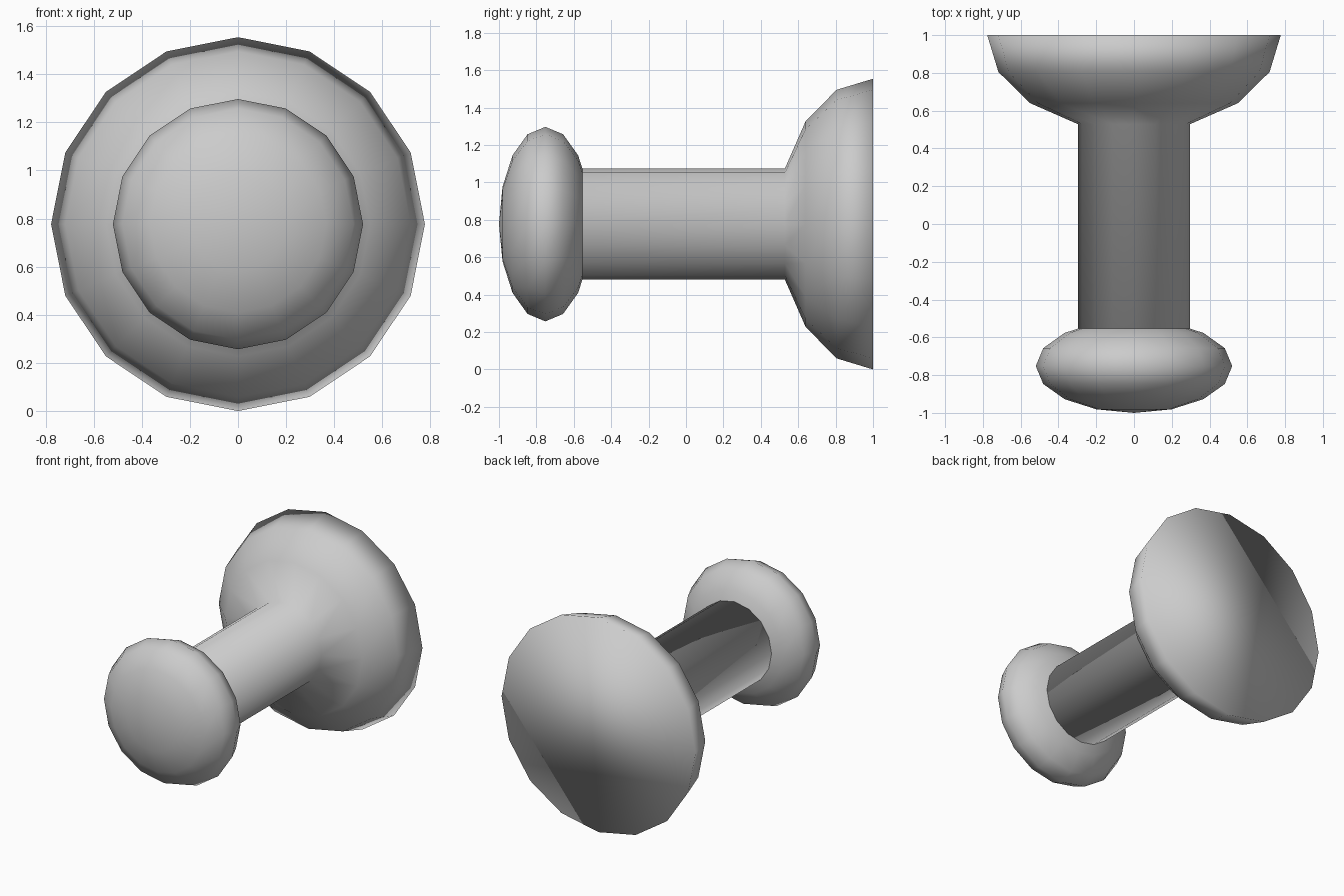
import bpy, bmesh
from math import sin, cos, pi, radians

if "Cube" in bpy.data.objects:
    bpy.data.objects.remove(bpy.data.objects["Cube"])

SIDES = 16
AXIS_Z = 0.777


def lathe(name, profile):
    """Revolve (y, radius) points about the y axis; radius 0 closes to a pole, else a flat cap."""
    bm = bmesh.new()
    rings = []
    for y, r in profile:
        n = SIDES if r > 1e-4 else 1
        rings.append([bm.verts.new((r * cos(2 * pi * i / SIDES), y,
                                    AXIS_Z + r * sin(2 * pi * i / SIDES)))
                      for i in range(n)])
    for a, b in zip(rings, rings[1:]):
        for i in range(SIDES):
            j = (i + 1) % SIDES
            corners = [a[i % len(a)], a[j % len(a)], b[j % len(b)], b[i % len(b)]]
            bm.faces.new(list(dict.fromkeys(corners)))
    for ring in (rings[0], rings[-1]):
        if len(ring) > 1:
            bm.faces.new(ring)
    bmesh.ops.recalc_face_normals(bm, faces=bm.faces)
    for f in bm.faces:
        f.smooth = True
    mesh = bpy.data.meshes.new(name)
    bm.to_mesh(mesh)
    bm.free()
    obj = bpy.data.objects.new(name, mesh)
    bpy.context.collection.objects.link(obj)
    return obj


def arc(centre, depth, radius, start, end, step=22.5):
    """Elliptical profile; 0 degrees is the widest ring, negative angles face the front."""
    count = round((end - start) / step)
    return [(centre + depth * sin(radians(start + k * step)),
             radius * cos(radians(start + k * step))) for k in range(count + 1)]


# Shaft flaring into the half-dome wall plate, flat at the back
plate = arc(1.0, 0.51, 0.777, -67.5, 0)
lathe("shaft_and_wall_plate", [(-0.57, plate[0][1])] + plate)

# Flattened round knob at the front
lathe("knob", arc(-0.752, 0.248, 0.52, -90, 90))
